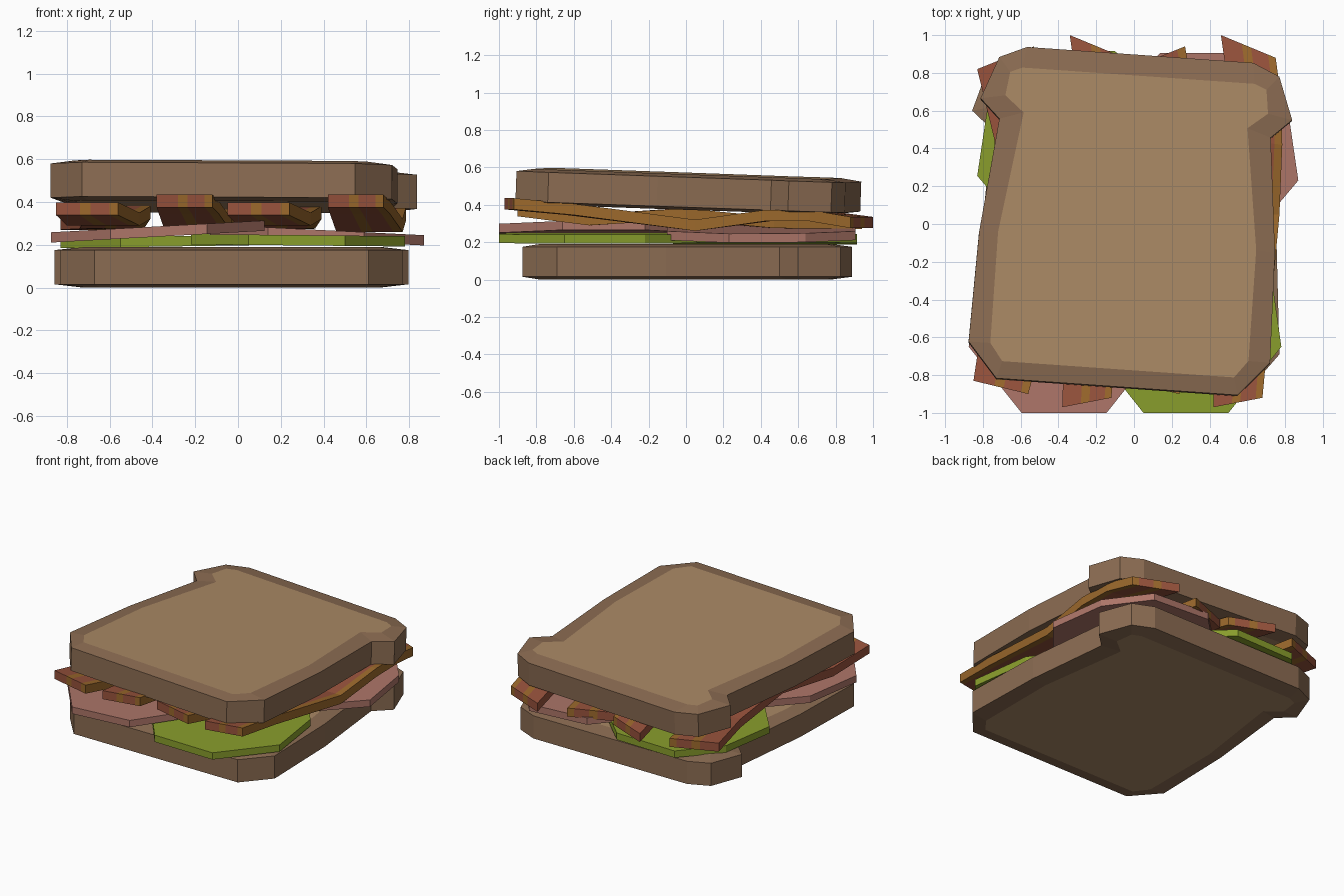
import bpy
from math import radians
from mathutils import Matrix

if "Cube" in bpy.data.objects:
    bpy.data.objects.remove(bpy.data.objects["Cube"])


def material(name, rgb):
    m = bpy.data.materials.new(name)
    m.diffuse_color = (*rgb, 1)
    m.use_nodes = True
    m.node_tree.nodes["Principled BSDF"].inputs["Base Color"].default_value = m.diffuse_color
    return m


CRUMB = material("crumb", (0.40, 0.25, 0.13))
CRUST = material("crust", (0.26, 0.15, 0.085))
GREEN = material("lettuce_green", (0.25, 0.34, 0.025))
PINK = material("ham_pink", (0.42, 0.18, 0.14))
MEAT = material("bacon_red", (0.31, 0.085, 0.045))
FAT = material("bacon_amber", (0.33, 0.14, 0.025))


def make(name, verts, faces, mats, indices=None):
    me = bpy.data.meshes.new(name)
    me.from_pydata(verts, [], faces)
    for m in mats:
        me.materials.append(m)
    if indices:
        me.polygons.foreach_set("material_index", indices)
    me.update()
    ob = bpy.data.objects.new(name, me)
    bpy.context.collection.objects.link(ob)
    return ob


def loft(name, rings, mats, indices=None):
    """Skin a stack of equal rings (counter-clockwise, bottom to top) and cap it."""
    n = len(rings[0])
    faces = [tuple(range(n))[::-1], tuple(range(n * (len(rings) - 1), n * len(rings)))]
    for k in range(len(rings) - 1):
        for i in range(n):
            j = (i + 1) % n
            faces.append((k * n + i, k * n + j, k * n + n + j, k * n + n + i))
    if len(mats) > 1 and not indices:
        indices = [0, 0] + [1] * (len(faces) - 2)
    return make(name, [v for r in rings for v in r], faces, mats, indices)


# Bread slices: mirrored half outlines of crust and crumb
OUTER = [(.64, -.874), (.80, -.69), (.785, -.107), (.72, .499), (.827, .60), (.743, .825), (.60, .888)]
INNER = [(.615, -.782), (.685, -.69), (.685, -.10), (.594, .54), (.697, .624), (.68, .75), (.617, .777)]


def bread(name, matrix):
    def ring(half, z):
        full = half + [(-x, y) for x, y in reversed(half)]
        return [(x - .03, y, z) for x, y in full]
    ob = loft(name, [ring(INNER, -.095), ring(OUTER, -.08), ring(OUTER, .08), ring(INNER, .095)],
              [CRUMB, CRUST])
    ob.data.transform(matrix)


bread("bottom_bread", Matrix.Translation((0, 0, .095)))
bread("top_bread", Matrix.Translation((0, .005, .472)) @ Matrix.Rotation(radians(-2), 4, 'X')
      @ Matrix.Rotation(radians(.4), 4, 'Y') @ Matrix.Rotation(radians(-4), 4, 'Z'))

# Lettuce and ham: uneven octagons, mirrored and slightly tilted
OCTAGON = [(-.225, -.56), (.225, -.56), (.505, -.21), (.445, .22),
           (.225, .5), (-.225, .5), (-.495, .22), (-.495, -.22)]


def slice_piece(name, mat, cx, cy, z, side, slope, sy=1.0):
    pts = [(side * x, y * sy) for x, y in OCTAGON][::side]
    rings = [[(cx + x, cy + y, z + h + slope * x) for x, y in pts] for h in (0, .048)]
    loft(name, rings, [mat])


slice_piece("lettuce_front", GREEN, .275, -.44, .197, 1, -.01)
slice_piece("lettuce_back", GREEN, -.325, .45, .192, -1, .015, .93)
slice_piece("ham_front", PINK, -.37, -.44, .238, -1, .055)
slice_piece("ham_back", PINK, .365, .43, .222, 1, -.05, .95)

# Bacon: wavy strips with lengthwise colour bands
# stations: y left, y right, x left, x right, underside z
WAVE_A = [(-.97, -.92, .42, .68, .375), (-.64, -.60, .43, .71, .345), (.05, .05, .46, .77, .26),
          (.45, .42, .49, .785, .312), (.72, .66, .50, .78, .312), (1.0, .88, .46, .75, .275)]
WAVE_B = [(-.83, -.90, -.85, -.56, .338), (-.50, -.52, -.80, -.46, .29), (-.05, 0, -.72, -.41, .32),
          (.45, .47, -.74, -.44, .275), (.82, .94, -.83, -.53, .27)]
BANDS = [0, .38, .55, .86, 1]


def bacon(name, stations, shift):
    verts, faces, idx = [], [], []
    n = len(BANDS)
    for yl, yr, xl, xr, z in stations:
        for h in (0, .06):
            for t in BANDS:
                verts.append((xl + (xr - xl) * t + shift, yl + (yr - yl) * t, z + h))
    last = 2 * n * (len(stations) - 1)
    for b in range(n - 1):
        faces.append((b, b + 1, n + b + 1, n + b))
        faces.append((last + b + 1, last + b, last + n + b, last + n + b + 1))
        idx += [b % 2] * 2
    for s in range(len(stations) - 1):
        a, c = 2 * n * s, 2 * n * (s + 1)
        for b in range(n - 1):
            faces.append((a + n + b, a + n + b + 1, c + n + b + 1, c + n + b))
            faces.append((a + b + 1, a + b, c + b, c + b + 1))
            idx += [b % 2] * 2
        faces.append((a, a + n, c + n, c))
        faces.append((a + n - 1, c + n - 1, c + 2 * n - 1, a + 2 * n - 1))
        idx += [0, 1]
    make(name, verts, faces, [MEAT, FAT], idx)


bacon("bacon_1", WAVE_B, 0)
bacon("bacon_2", WAVE_A, -.8)
bacon("bacon_3", WAVE_B, .8)
bacon("bacon_4", WAVE_A, 0)
